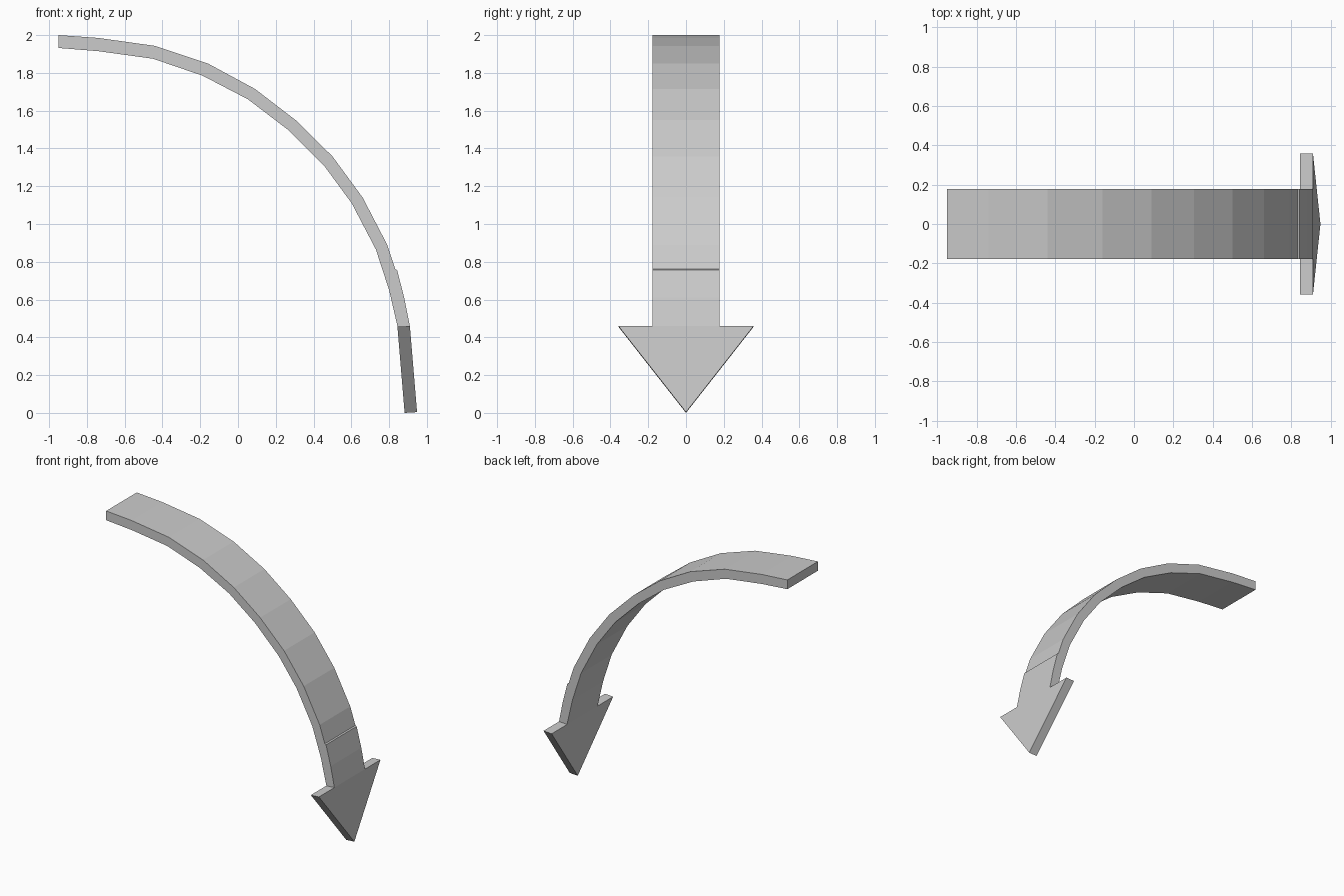
import bpy, bmesh
from mathutils import Vector

if "Cube" in bpy.data.objects:
    bpy.data.objects.remove(bpy.data.objects["Cube"])


def prism(name, outline, offset, skip=()):
    """Extrude a closed outline by offset; edges listed in skip get no side face."""
    bm = bmesh.new()
    a = [bm.verts.new(p) for p in outline]
    b = [bm.verts.new(Vector(p) + Vector(offset)) for p in outline]
    n = len(outline)
    bm.faces.new(a)
    bm.faces.new(b[::-1])
    for i in range(n):
        if i not in skip:
            j = (i + 1) % n
            bm.faces.new((a[j], a[i], b[i], b[j]))
    bmesh.ops.recalc_face_normals(bm, faces=bm.faces)
    mesh = bpy.data.meshes.new(name)
    bm.to_mesh(mesh)
    bm.free()
    obj = bpy.data.objects.new(name, mesh)
    bpy.context.collection.objects.link(obj)
    return obj


W = 0.178  # half width of the shaft
H = 0.358  # half width of the head

# Curved shaft: side profile (x, z), with a small step on the outer face
outer = [(-0.95, 2.0), (-0.74, 1.985), (-0.44, 1.943), (-0.16, 1.85),
         (0.09, 1.715), (0.305, 1.55), (0.50, 1.358), (0.66, 1.14),
         (0.79, 0.89), (0.832, 0.762), (0.842, 0.757), (0.88, 0.61),
         (0.91, 0.46)]
inner = [(0.845, 0.455), (0.80, 0.65), (0.73, 0.865), (0.602, 1.11),
         (0.455, 1.31), (0.263, 1.50), (0.053, 1.66), (-0.187, 1.785),
         (-0.45, 1.875), (-0.74, 1.915), (-0.95, 1.932)]
profile = [(x, -W, z) for x, z in outer + inner]
# the shaft is open where it runs into the head
prism("arrow_shaft", profile, (0, 2 * W, 0), skip=(len(outer) - 1,))

# Triangular head: flat outline, slightly tilted, thickened inward
head = [(0.91, y, 0.46) for y in (-H, -W, W, H)] + [(0.948, 0, 0.004)]
prism("arrow_head", head, (-0.066, 0, -0.004), skip=(1,))
